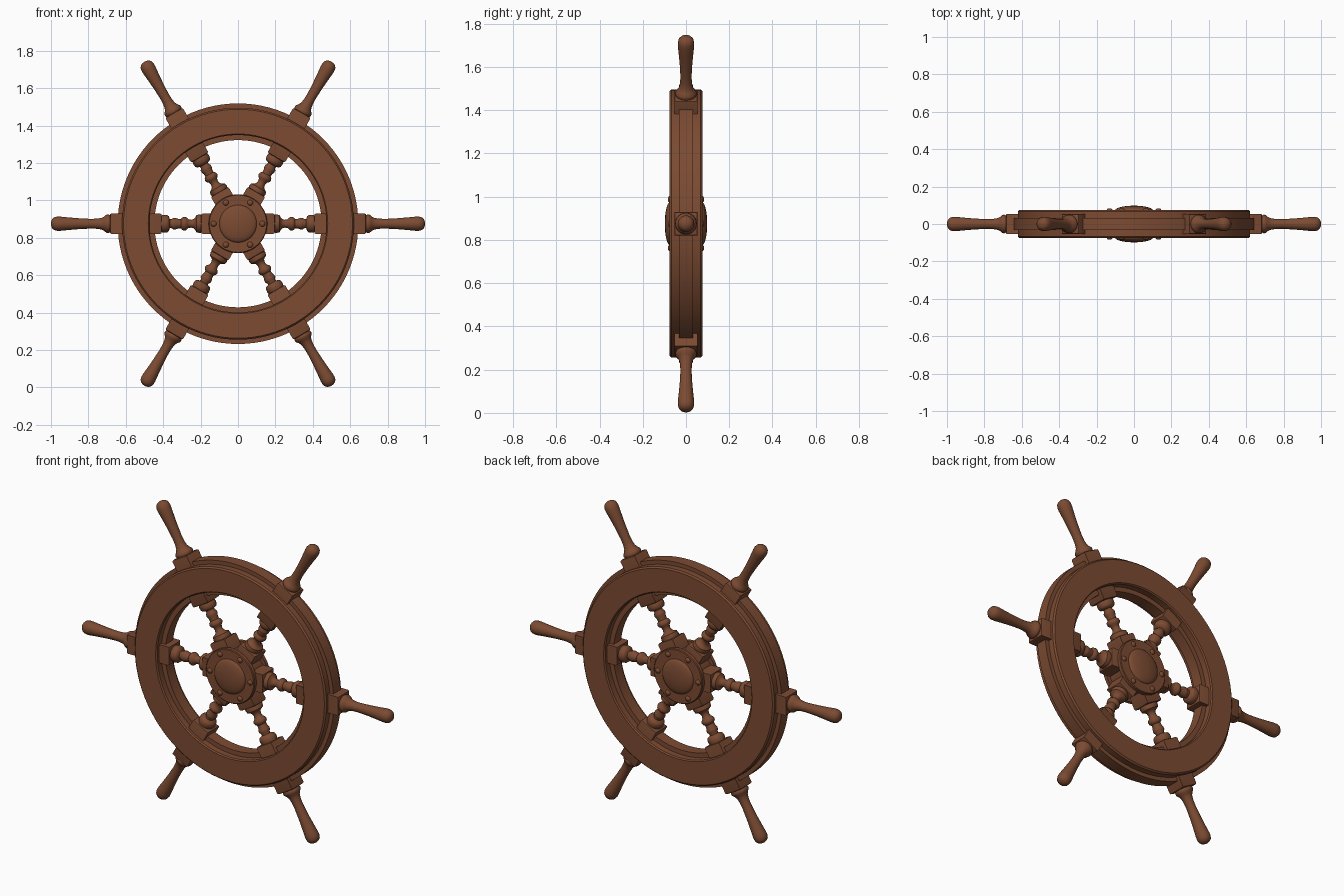
import bpy, bmesh, math
from mathutils import Matrix, Vector

if "Cube" in bpy.data.objects:
    bpy.data.objects.remove(bpy.data.objects["Cube"])

CZ = 0.875  # wheel centre height
wood = bpy.data.materials.new("brown wood")
wood.diffuse_color = (0.2, 0.07, 0.032, 1)
wood.use_nodes = True
wood.node_tree.nodes["Principled BSDF"].inputs["Base Color"].default_value = wood.diffuse_color


def finish(bm, name, matrix):
    bmesh.ops.recalc_face_normals(bm, faces=bm.faces)
    me = bpy.data.meshes.new(name)
    bm.to_mesh(me)
    bm.free()
    me.materials.append(wood)
    ob = bpy.data.objects.new(name, me)
    bpy.context.collection.objects.link(ob)
    ob.matrix_world = matrix
    bpy.ops.object.select_all(action='DESELECT')
    ob.select_set(True)
    bpy.context.view_layer.objects.active = ob
    bpy.ops.object.shade_smooth_by_angle(angle=math.radians(35))
    return ob


def lathe(name, profile, matrix, n=24, closed=False):
    """Revolve (radius, height) points about local z."""
    bm = bmesh.new()
    vs = [bm.verts.new((r, 0, h)) for r, h in profile]
    edges = [bm.edges.new(p) for p in zip(vs, vs[1:])]
    if closed:
        edges.append(bm.edges.new((vs[-1], vs[0])))
    bmesh.ops.spin(bm, geom=vs + edges, cent=(0, 0, 0), axis=(0, 0, 1),
                   angle=2 * math.pi, steps=n, use_duplicate=False)
    bmesh.ops.remove_doubles(bm, verts=bm.verts, dist=1e-5)
    return finish(bm, name, matrix)


def block(name, r0, r1, half, matrix, bev=0.008):
    """Square-section block along local z."""
    bm = bmesh.new()
    bmesh.ops.create_cube(bm, size=1)
    bmesh.ops.scale(bm, vec=(2 * half, 2 * half, r1 - r0), verts=bm.verts)
    bmesh.ops.translate(bm, vec=(0, 0, (r0 + r1) / 2), verts=bm.verts)
    ends = [e for e in bm.edges if abs(e.verts[0].co.z - e.verts[1].co.z) < 1e-6]
    bmesh.ops.bevel(bm, geom=ends, offset=bev, segments=2, profile=0.5, affect='EDGES')
    return finish(bm, name, matrix)


centre = Matrix.Translation((0, 0, CZ))
front = centre @ Matrix.Rotation(math.pi / 2, 4, 'X')    # local z -> -y
back = centre @ Matrix.Rotation(-math.pi / 2, 4, 'X')    # local z -> +y

# Rim: two face plates with a middle band standing proud on both edges
half = [(0.447, 0.033), (0.474, 0.033), (0.474, 0.069), (0.480, 0.076),
        (0.612, 0.076), (0.620, 0.068), (0.620, 0.033), (0.643, 0.033)]
lathe("rim", half + [(r, -h) for r, h in reversed(half)], front, 96, True)

# Hub core and the domed, bolted plates on both sides
lathe("hub_core", [(0, -0.06), (0.135, -0.06), (0.135, 0.06), (0, 0.06)], front, 48)
dome = [(0.1 * math.cos(a), 0.074 + 0.024 * math.sin(a))
        for a in [i * math.pi / 16 for i in range(8)]] + [(0, 0.098)]
for side, m in (("front", front), ("back", back)):
    lathe(side + "_hub_plate", [(0, 0.05), (0.157, 0.05), (0.157, 0.070),
                                (0.153, 0.074)] + dome, m, 48)
    for i in range(6):
        spot = m @ Matrix.Rotation(i * math.pi / 3, 4, 'Z') @ Matrix.Translation((0.13, 0, 0.072))
        lathe(f"{side}_bolt_{i}", [(0.016, 0), (0.015, 0.005), (0.010, 0.010), (0, 0.012)], spot, 12)

# Turned spindle between hub and rim, and the outer handle
spindle = [(0, 0.18), (0.046, 0.19), (0.050, 0.205), (0.046, 0.222), (0.034, 0.228),
           (0.025, 0.236), (0.021, 0.250), (0.024, 0.266), (0.034, 0.276), (0.037, 0.286),
           (0.034, 0.297), (0.025, 0.305), (0.026, 0.320), (0.031, 0.335), (0.031, 0.345),
           (0.024, 0.356), (0.024, 0.364), (0.040, 0.370), (0.046, 0.378), (0.048, 0.395),
           (0.044, 0.412), (0, 0.42)]
handle = [(0, 0.67), (0.044, 0.68), (0.050, 0.694), (0.048, 0.704), (0.038, 0.716),
          (0.031, 0.730), (0.027, 0.755), (0.026, 0.79), (0.029, 0.85), (0.034, 0.91),
          (0.038, 0.95), (0.038, 0.967), (0.034, 0.983), (0.024, 0.994), (0.011, 0.999), (0, 1.0)]

# Six spokes
for i in range(6):
    m = centre @ Matrix.Rotation(math.pi / 2 + i * math.pi / 3, 4, 'Y')  # local z -> outward
    block(f"hub_block_{i}", 0.06, 0.197, 0.054, m)
    lathe(f"spindle_{i}", spindle, m)
    block(f"rim_block_{i}", 0.408, 0.685, 0.054, m)
    lathe(f"handle_{i}", handle, m)
